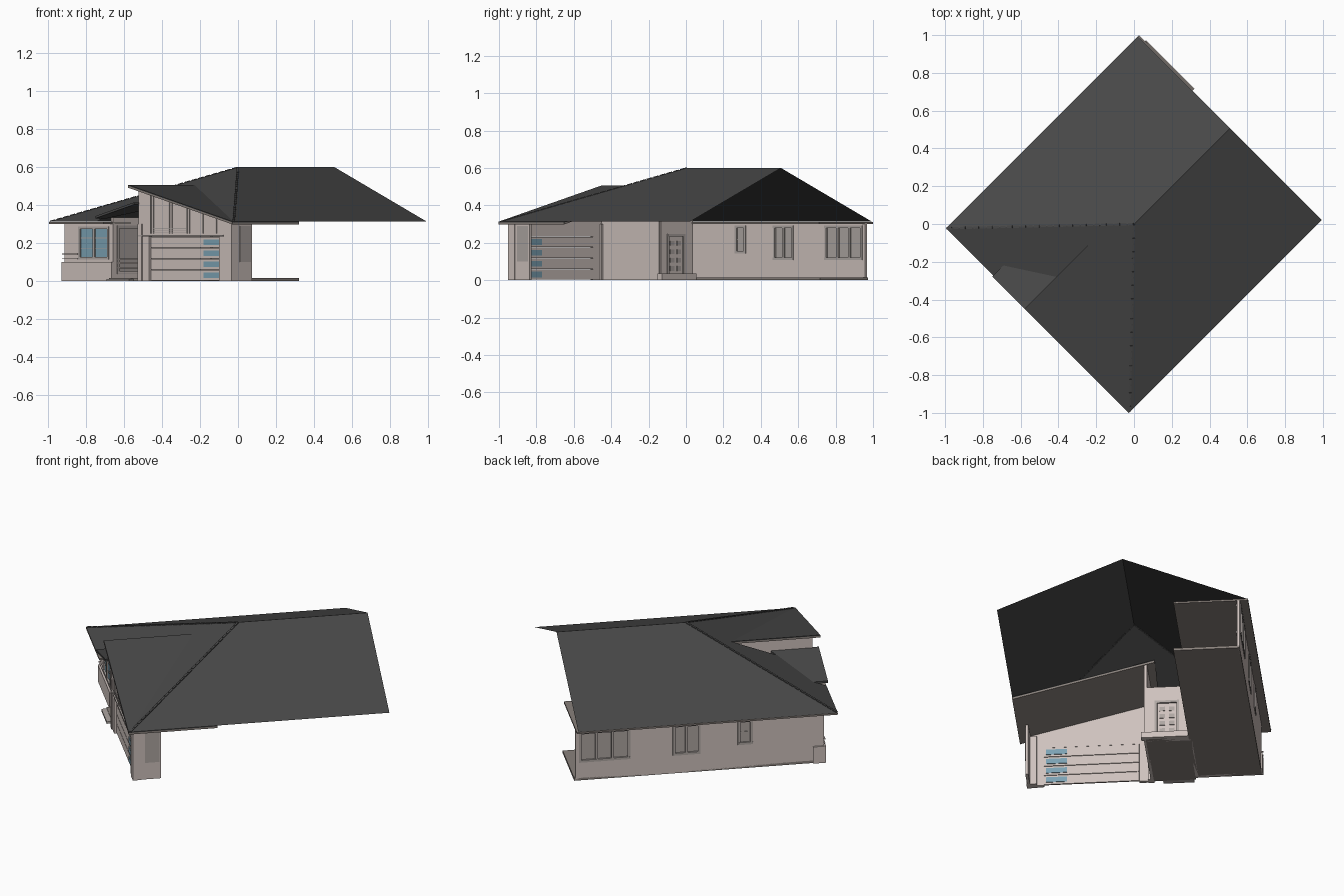
import bpy, bmesh, math
from mathutils import Matrix, Vector

if "Cube" in bpy.data.objects:
    bpy.data.objects.remove(bpy.data.objects["Cube"])

# House is drawn in its own frame (u along street front, v to the rear), then turned 45 degrees
TURN = Matrix.Rotation(-math.pi / 4, 4, 'Z')


def mat(name, c):
    m = bpy.data.materials.new(name)
    m.diffuse_color = (*c, 1)
    m.use_nodes = True
    m.node_tree.nodes["Principled BSDF"].inputs["Base Color"].default_value = m.diffuse_color
    return m


WALL = mat("wall", (0.62, 0.54, 0.51))
TRIM = mat("trim", (0.42, 0.38, 0.36))
ROOF = mat("roof", (0.065, 0.065, 0.065))
SOFFIT = mat("soffit", (0.25, 0.22, 0.2))
GLASS = mat("glass", (0.2, 0.36, 0.45))


def finish(name, bm, m, normals=True):
    if normals:
        bmesh.ops.recalc_face_normals(bm, faces=bm.faces)
    bm.transform(TURN)
    me = bpy.data.meshes.new(name)
    bm.to_mesh(me)
    bm.free()
    ob = bpy.data.objects.new(name, me)
    bpy.context.collection.objects.link(ob)
    me.materials.append(m)
    return ob


def add_box(bm, u0, u1, v0, v1, z0, z1):
    c = Vector(((u0 + u1) / 2, (v0 + v1) / 2, (z0 + z1) / 2))
    s = Matrix.Diagonal((u1 - u0, v1 - v0, z1 - z0, 1))
    bmesh.ops.create_cube(bm, size=1, matrix=Matrix.Translation(c) @ s)


def boxes(name, m, *dims):
    bm = bmesh.new()
    for d in dims:
        add_box(bm, *d)
    return finish(name, bm, m)


def prism(name, pts, offset, m):
    """Flat polygon swept along an offset vector."""
    bm = bmesh.new()
    f = bm.faces.new([bm.verts.new(p) for p in pts])
    r = bmesh.ops.extrude_face_region(bm, geom=[f])
    bmesh.ops.translate(bm, vec=offset,
                        verts=[g for g in r["geom"] if isinstance(g, bmesh.types.BMVert)])
    return finish(name, bm, m)


def wall(name, axis, at, a0, a1, z0, z1, holes=(), t=0.016):
    """Upright wall with rectangular openings (a0, a1, z0, z1)."""
    xs = sorted({a0, a1, *[h[0] for h in holes], *[h[1] for h in holes]})
    zs = sorted({z0, z1, *[h[2] for h in holes], *[h[3] for h in holes]})
    P = (lambda a, z: (a, at, z)) if axis == 'u' else (lambda a, z: (at, a, z))
    bm = bmesh.new()
    for p, q in zip(xs, xs[1:]):
        for r, s in zip(zs, zs[1:]):
            if any(h[0] < (p + q) / 2 < h[1] and h[2] < (r + s) / 2 < h[3] for h in holes):
                continue
            bm.faces.new([bm.verts.new(P(*k)) for k in ((p, r), (q, r), (q, s), (p, s))])
    bmesh.ops.remove_doubles(bm, verts=bm.verts, dist=1e-5)
    ob = finish(name, bm, WALL)
    mod = ob.modifiers.new("thick", 'SOLIDIFY')
    mod.thickness, mod.offset = t, 0
    return ob


def window(name, axis, at, a0, a1, z0, z1, n, pane, rails=0):
    """Frame, mullions and panes filling an opening."""
    def B(a, b, c, d, t):
        return (a, b, at - t, at + t, c, d) if axis == 'u' else (at - t, at + t, a, b, c, d)
    w = 0.007
    bars = [B(a0 - w, a1 + w, z0 - w, z0 + w, .013), B(a0 - w, a1 + w, z1 - w, z1 + w, .013)]
    for i in range(n + 1):
        a = a0 + (a1 - a0) * i / n
        bars.append(B(a - w, a + w, z0, z1, .012))
    for i in range(rails):
        z = z0 + (z1 - z0) * (i + 1) / (rails + 1)
        bars.append(B(a0, a1, z - .002, z + .002, .006))
    boxes(name + "_frame", TRIM, *bars)
    boxes(name + "_panes", pane, B(a0, a1, z0, z1, .003))


# Main roof: two long slopes and a front hip notched for the lower roofs
EU, VF, VB, EZ, RZ = 0.688, -0.72, 0.718, 0.313, 0.60


def hip(u, v):
    return (u, v, EZ + (v - VF) * (RZ - EZ) / -VF)


A, B, C, D = (-EU, VF, EZ), (EU, VF, EZ), (EU, VB, EZ), (-EU, VB, EZ)
O, E = (0, 0, RZ), (0, VB, RZ)
bm = bmesh.new()
for poly in ([A, O, E, D], [B, C, E, O],
             [A, hip(-.332, VF), hip(-.332, -.643), hip(-.092, -.488), hip(-.092, -.235), B, O]):
    bm.faces.new([bm.verts.new(p) for p in poly])
bmesh.ops.remove_doubles(bm, verts=bm.verts, dist=1e-5)
finish("main_roof", bm, ROOF)

# Ridge cap tiles along both hips
bm = bmesh.new()
for corner in (A, B):
    d = Vector(corner) - Vector(O)
    rot = d.to_track_quat('X', 'Z').to_matrix().to_4x4()
    for i in range(28):
        p = Vector(O) + d * ((i + .5) / 28)
        bmesh.ops.create_cube(bm, size=1, matrix=Matrix.Translation(p) @ rot
                              @ Matrix.Diagonal((d.length / 36, .012, .006, 1)))
finish("hip_cap_tiles", bm, ROOF)


# Garage skillion roof and porch roof: covering sheet plus soffit below
def slope_roof(name, ua, za, ub, zb, vf, vb):
    for part, dz, t, m in (("roof", 0, -.005, ROOF), ("soffit", -.005, -.010, SOFFIT)):
        prism(f"{name}_{part}", [(ua, vf, za + dz), (ub, vf, zb + dz),
                                 (ub, vb, zb + dz), (ua, vb, za + dz)], (0, 0, t), m)


slope_roof("garage", -.092, .507, EU, .313, -.728, -.235)
# Porch roof sheet stops where it meets the main roof
prism("porch_roof", [(-.335, -.728, .342), (-.045, -.728, .415), (-.045, -.458, .415),
                     (-.335, -.643, .342)], (0, 0, -.012), ROOF)

# Floor and ceiling of the left wing, porch floor, step
boxes("floor_slab", SOFFIT, (-.643, -.28, -.655, .733, 0, .015),
      (-.28, -.045, -.68, -.22, 0, .015))
boxes("porch_step", TRIM, (-.27, -.10, -.71, -.68, 0, .012))
boxes("threshold", WALL, (-.28, -.02, -.235, -.20, 0, .035))
boxes("eave_soffit", SOFFIT, (-EU, -.28, VF, .726, .301, .311))

# Left wing walls and windows
LW = [(-.25, -.18, .15, .285), (.04, .18, .115, .285), (.43, .70, .115, .285)]
wall("left_wall", 'v', -.635, -.65, .727, 0, .302, LW)
for i, (h, n) in enumerate(zip(LW, (1, 2, 3))):
    window(f"left_window_{i + 1}", 'v', -.635, *h, n, TRIM, rails=1 if i == 0 else 0)
FW = (-.53, -.315, .12, .28)
wall("front_wall", 'u', -.643, -.643, -.28, 0, .302, [FW])
window("front_window", 'u', -.643, *FW, 2, GLASS, rails=2)
boxes("brick_plinth", WALL, (-.652, -.28, -.662, -.65, 0, .10), (-.652, -.643, -.662, -.59, 0, .10),
      (-.652, -.54, -.658, -.65, .115, .12), (-.652, -.54, -.658, -.65, .14, .145))

# Porch side wall, entry wall and door
PW = (-.615, -.42, .045, .285)
wall("porch_side_wall", 'v', -.288, -.65, -.25, 0, .335, [PW])
window("porch_window", 'v', -.288, *PW, 1, TRIM)
boxes("porch_slats", WALL, *[(-.282, -.272, -.62, -.42, z, z + .01) for z in (.04, .065, .09, .11)])
ED = (-.22, -.10, .015, .24)
wall("entry_wall", 'u', -.243, -.288, -.045, 0, .335, [ED])
window("front_door", 'u', -.243, *ED, 1, WALL)
boxes("door_panels", TRIM, *[(-.20 + .05 * i, -.17 + .05 * i, -.25, -.236, .05 + .045 * j, .075 + .045 * j)
                             for i in range(2) for j in range(4)])

# Garage walls: front with door opening, raking upper part, left side, right return
GD = (.03, .552, .0, .235)
wall("garage_front_wall", 'u', -.682, -.05, .643, 0, .24, [GD], t=.02)
prism("garage_gable_wall", [(-.05, -.692, .24), (.643, -.692, .24), (.643, -.692, .309),
                            (-.05, -.692, .482)], (0, .02, 0), WALL)
wall("garage_left_wall", 'v', -.042, -.69, -.24, 0, .48)
wall("garage_right_return", 'v', .635, -.69, -.54, 0, .31)
boxes("return_panel", TRIM, (.638, .646, -.63, -.55, .10, .29))
boxes("garage_pillars", WALL, (.59, .647, -.697, -.65, 0, .30), (-.052, -.02, -.697, -.66, 0, .30))


# Cladding battens over the garage door, following the rake
def rake(u):
    return .313 + (EU - u) * .2526 - .02


boxes("gable_battens", TRIM, *[(u, u + .006, -.697, -.69, .25, rake(u + .006))
                               for u in (.04, .06, .18, .20, .31, .33, .43, .53)])
boxes("gable_ribs", TRIM, *[(.06, .31, -.697, -.69, z, z + .004) for z in (.255, .265, .275)],
      (-.045, .59, -.70, -.69, .235, .242))

# Sectional garage door with a column of lights
boxes("garage_door", WALL, *[(.03, .552, -.678, -.668, .003 + .058 * i, .058 + .058 * i) for i in range(4)])
boxes("garage_door_lights", GLASS, *[(.425, .54, -.682, -.664, .015 + .058 * i, .046 + .058 * i)
                                     for i in range(4)])
